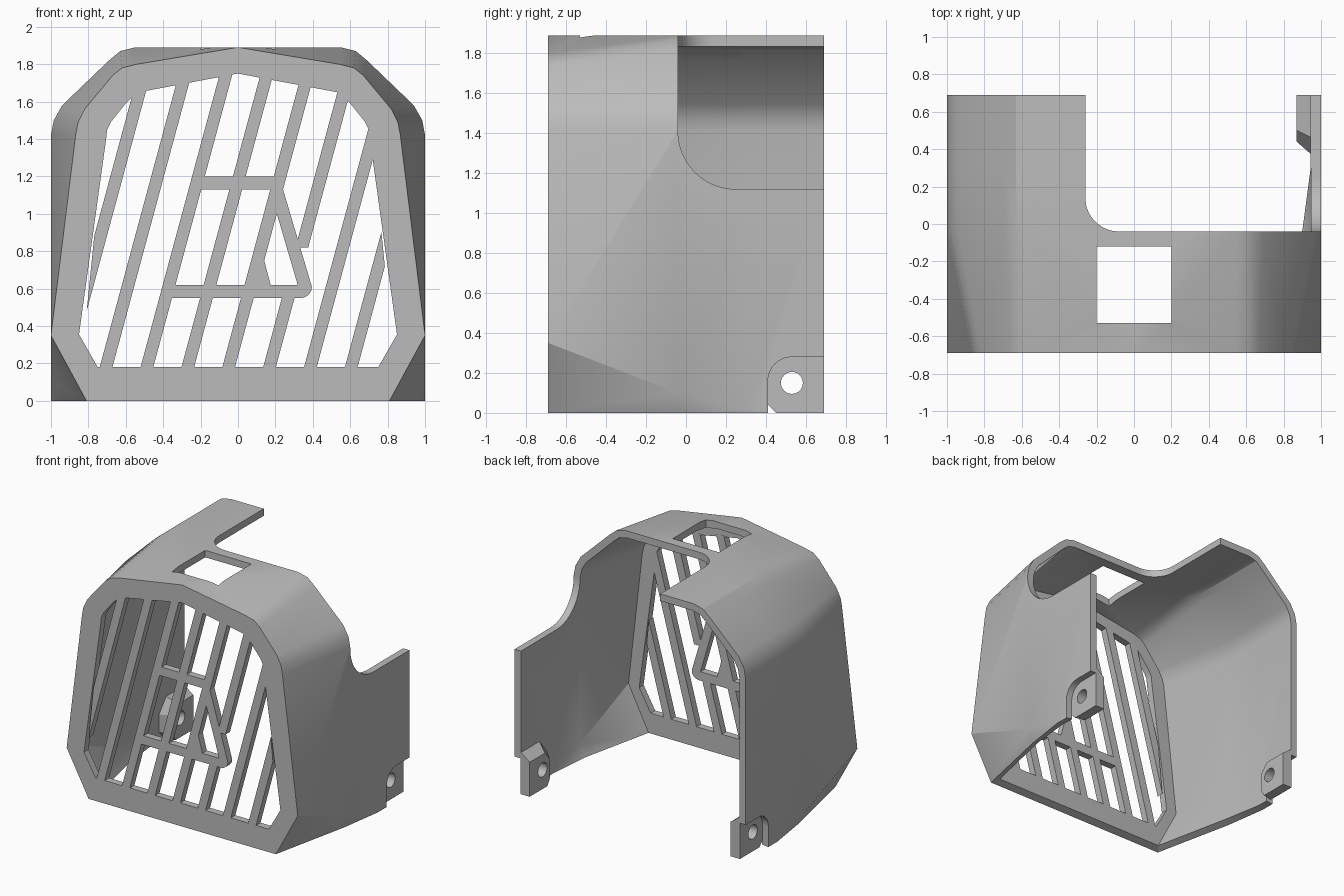
import bpy, bmesh, math
from mathutils import Vector

if "Cube" in bpy.data.objects:
    bpy.data.objects.remove(bpy.data.objects["Cube"])

grey = bpy.data.materials.new("plain_grey")
grey.use_nodes = True
grey.diffuse_color = (0.5, 0.5, 0.5, 1)
grey.node_tree.nodes["Principled BSDF"].inputs["Base Color"].default_value = (0.5, 0.5, 0.5, 1)

PLACE = {"x": lambda u, v, d: (d, u, v),
         "y": lambda u, v, d: (u, d, v),
         "z": lambda u, v, d: (u, v, d)}


def finish(bm, name):
    bmesh.ops.recalc_face_normals(bm, faces=bm.faces)
    mesh = bpy.data.meshes.new(name)
    bm.to_mesh(mesh)
    bm.free()
    mesh.materials.append(grey)
    obj = bpy.data.objects.new(name, mesh)
    bpy.context.collection.objects.link(obj)
    return obj


def add_prism(bm, axis, start, end, d0, d1):
    """Solid between two matching outlines placed at d0 and d1 on an axis."""
    a = [bm.verts.new(PLACE[axis](u, v, d0)) for u, v in start]
    b = [bm.verts.new(PLACE[axis](u, v, d1)) for u, v in end]
    bm.faces.new(a)
    bm.faces.new(b[::-1])
    for i in range(len(a)):
        j = (i + 1) % len(a)
        bm.faces.new((a[i], b[i], b[j], a[j]))


def prism(name, axis, outline, d0, d1, end=None):
    bm = bmesh.new()
    add_prism(bm, axis, outline, end or outline, d0, d1)
    return finish(bm, name)


def arc(cx, cy, r, a0, a1, n=16):
    angles = [math.radians(a0 + (a1 - a0) * i / n) for i in range(n + 1)]
    return [(cx + r * math.cos(a), cy + r * math.sin(a)) for a in angles]


def apply_modifiers(obj):
    bpy.ops.object.select_all(action="DESELECT")
    obj.select_set(True)
    bpy.context.view_layer.objects.active = obj
    bpy.ops.object.convert(target="MESH")


def cut(obj, cutters):
    for c in cutters:
        c.hide_render = True
        mod = obj.modifiers.new("cut", "BOOLEAN")
        mod.operation = "DIFFERENCE"
        mod.solver = "EXACT"
        mod.object = c
    apply_modifiers(obj)
    for c in cutters:
        bpy.data.objects.remove(c)


# Half outlines (x, z), from the bottom of the side to the middle of the roof
opening = [(.75, .18), (.85, .355), (.705, 1.40), (.70, 1.45), (.68, 1.49),
           (.60, 1.59), (.57, 1.62), (.53, 1.65), (0, 1.75)]
front = [(.81, 0), (1, .35), (.868, 1.42), (.855, 1.49), (.82, 1.56),
         (.67, 1.74), (.62, 1.78), (.54, 1.80), (0, 1.89)]
arch = [(1, 1.42), (.985, 1.50), (.94, 1.58), (.69, 1.82), (.63, 1.87), (.55, 1.89), (0, 1.89)]
middle = [(.95, 0), (1, .10)] + arch
rear = [(1, 0), (1, .02)] + arch


def full(half):
    return half + [(-x, z) for x, z in half[-2::-1]]


# Shell: lofted hood with an open front frame, given thickness inward
bm = bmesh.new()
rings = []
for half, y in ((opening, -.69), (front, -.69), (middle, -.04), (rear, .3), (rear, .69)):
    rings.append([bm.verts.new((x, y, z)) for x, z in full(half)])
last = len(rings[0]) - 1
for k, (r, s) in enumerate(zip(rings, rings[1:])):
    for i in range(last):
        h = min(i, last - 1 - i)
        quad = [r[i], r[i + 1], s[i + 1], s[i]]
        if k != 1:
            bm.faces.new(quad)
            continue
        # facet folds run from the low front corner and from the roof peak
        if (h == len(front) - 2) != (i > last // 2 - 1):
            quad = quad[1:] + quad[:1]
        bm.faces.new(quad[:3])
        bm.faces.new((quad[0], quad[2], quad[3]))
bm.faces.new((rings[0][0], rings[0][-1], rings[1][-1], rings[1][0]))
shell = finish(bm, "hood_shell")
probe = max(shell.data.polygons, key=lambda p: p.center.y + p.center.z)
if probe.normal.z < 0:
    shell.data.flip_normals()
solid = shell.modifiers.new("thickness", "SOLIDIFY")
solid.thickness = .055
solid.offset = -1
solid.use_even_offset = True
solid.use_quality_normals = True
apply_modifiers(shell)

# Openings: side cutaway, roof cutaway, square roof hole and tab notches
side_cut = [(-.04, 2.1)] + arc(.25, 1.41, .29, 180, 270) + [(.8, 1.12), (.8, 2.1)]
roof_cut = [(-.26, .8)] + arc(-.08, .14, .18, 180, 270) + [(1.2, -.04), (1.2, .8)]
square = [(-.2, -.53), (.2, -.53), (.2, -.12), (-.2, -.12)]
notch = [(.41, -.1)] + arc(.53, .16, .12, 180, 90, 8) + [(.8, .28), (.8, -.1)]
cut(shell, [prism("side_cutter", "x", side_cut, .3, 1.2),
            prism("roof_cutter", "z", roof_cut, 1.45, 2.1),
            prism("hole_cutter", "z", square, 1.6, 2.1),
            prism("left_notch_cutter", "x", notch, .9, 1.2),
            prism("right_notch_cutter", "x", notch, -1.2, -.9)])
bpy.ops.object.shade_smooth_by_angle(angle=math.radians(25))

# Mounting tabs with a screw hole, set inside each side wall
tab_outer = [(.69, 0), (.45, 0), (.37, .08), (.37, .22), (.46, .33), (.69, .33)]
tab_inner = [(.69, 0), (.47, 0), (.44, .05), (.44, .2), (.50, .27), (.69, .27)]
for side, name in ((1, "left_tab"), (-1, "right_tab")):
    tab = prism(name, "x", tab_outer, .95 * side, .87 * side, tab_inner)
    cut(tab, [prism("screw_cutter", "x", arc(.53, .15, .055, 0, 345, 23), .8 * side, 1.1 * side)])


# Grille: slanted bars clipped to the front opening
def clip(poly, outline):
    """Keep the part of a polygon inside a convex anticlockwise outline."""
    for a, b in zip(outline, outline[1:] + outline[:1]):
        a, b = Vector(a), Vector(b)
        n = Vector((a.y - b.y, b.x - a.x)).normalized()
        dist = [n.dot(Vector(p) - a) + .012 for p in poly]
        kept = []
        for i, p in enumerate(poly):
            j = (i + 1) % len(poly)
            if dist[i] >= 0:
                kept.append(p)
            if dist[i] * dist[j] < 0:
                t = dist[i] / (dist[i] - dist[j])
                kept.append(tuple(Vector(p).lerp(Vector(poly[j]), t)))
        poly = kept
    return poly


def slanted(i, z0, z1):
    x = -.958 + .2185 * i
    lean = lambda z: x + .27 * (z - .18)
    return [(lean(z0), z0), (lean(z0) + .068, z0), (lean(z1) + .068, z1), (lean(z1), z1)]


bars = [slanted(i, .1, 1.85) for i in range(8) if i != 5]
bars += [slanted(5, .1, .58), slanted(5, .82, 1.85)]
bm = bmesh.new()
for bar in bars:
    bar = clip(bar, full(opening))
    if len(bar) > 2:
        add_prism(bm, "y", bar, bar, -.69, -.635)
finish(bm, "grille_bars")

# Cross braces tying the middle bars together
low_brace = [(-.40, .55)] + arc(.335, .61, .06, -90, 0, 6) + [(.38, .62), (-.39, .62)]
high_brace = [(-.24, 1.13), (.22, 1.13), (.21, 1.2), (-.22, 1.2)]
diagonal = [(.325, .60), (.395, .61), (.235, 1.15), (.20, 1.2), (.155, 1.18)]
gusset = [(.05, .60), (.18, .60), (.14, .75), (.21, 1.01), (.17, 1.05)]
bm = bmesh.new()
for brace in (low_brace, high_brace, diagonal, gusset):
    add_prism(bm, "y", brace, brace, -.69, -.635)
finish(bm, "grille_braces")
